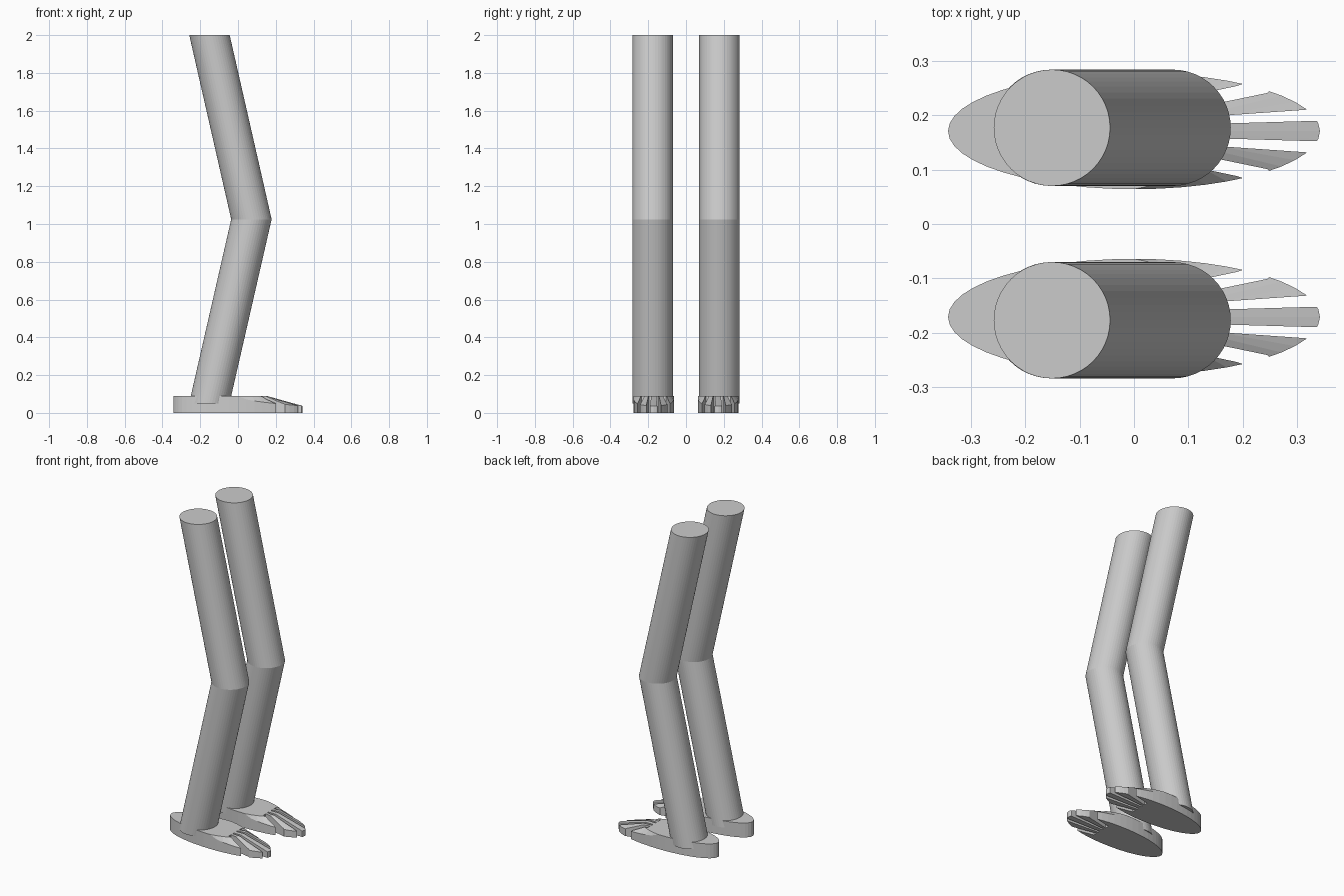
import bpy, bmesh, math

cube = bpy.data.objects.get("Cube")
if cube:
    bpy.data.objects.remove(cube)

grey = bpy.data.materials.new("light_grey")
grey.use_nodes = True
colour = (0.6, 0.6, 0.6, 1)
grey.diffuse_color = colour
grey.node_tree.nodes["Principled BSDF"].inputs["Base Color"].default_value = colour


def loft(name, rings):
    """Closed solid skinned through a stack of point rings."""
    bm = bmesh.new()
    loops = [[bm.verts.new(p) for p in ring] for ring in rings]
    n = len(loops[0])
    for a, b in zip(loops, loops[1:]):
        for i in range(n):
            j = (i + 1) % n
            bm.faces.new((a[i], a[j], b[j], b[i]))
    bm.faces.new(loops[0][::-1])
    bm.faces.new(loops[-1])
    bmesh.ops.remove_doubles(bm, verts=bm.verts, dist=0.0005)
    bmesh.ops.recalc_face_normals(bm, faces=bm.faces)
    mesh = bpy.data.meshes.new(name)
    bm.to_mesh(mesh)
    bm.free()
    mesh.materials.append(grey)
    obj = bpy.data.objects.new(name, mesh)
    bpy.context.collection.objects.link(obj)
    return obj


def angles(n):
    return [2 * math.pi * i / n for i in range(n)]


def make_leg(name, y):
    # Level circular sections at ankle, knee and hip
    r = 0.107
    path = [(-0.152, 0.05), (0.071, 1.025), (-0.151, 2.0)]
    return loft(name, [[(x + r * math.cos(a), y + r * math.sin(a), z)
                        for a in angles(48)] for x, z in path])


def make_foot(name, y):
    # Oval slab whose top edge slopes down towards the toes
    bottom, rim, top = [], [], []
    for a in angles(48):
        px, py = 0.342 * math.cos(a), 0.107 * math.sin(a)
        k = max(0, math.cos(a))
        s = 1 - 0.56 * k
        bottom.append((px, y + py, 0))
        rim.append((px, y + py, 0.09 - 0.053 * math.sqrt(k)))
        top.append((px * s, y + py * s, 0.09))
    foot = loft(name, [bottom, rim, top])

    # Four wedge slots separate the five toes
    inner = [(0.10, 0.012), (0.36, 0.0195), (0.36, 0.046), (0.315, 0.039), (0.10, 0.024)]
    outer = [(0.10, 0.040), (0.245, 0.070), (0.30, 0.12), (0.19, 0.083), (0.10, 0.064)]
    for slot in (inner, outer):
        for side in (1, -1):
            cutter = loft("toe_slot_cutter", [[(px, y + side * py, z) for px, py in slot]
                                              for z in (-0.1, 0.2)])
            mod = foot.modifiers.new("toe_slot", 'BOOLEAN')
            mod.operation = 'DIFFERENCE'
            mod.solver = 'EXACT'
            mod.object = cutter
            bpy.context.view_layer.objects.active = foot
            bpy.ops.object.modifier_apply(modifier=mod.name)
            bpy.data.objects.remove(cutter)
    return foot


for label, side in (("left", 1), ("right", -1)):
    make_leg(label + "_leg", side * 0.177)
    make_foot(label + "_foot", side * 0.171)
